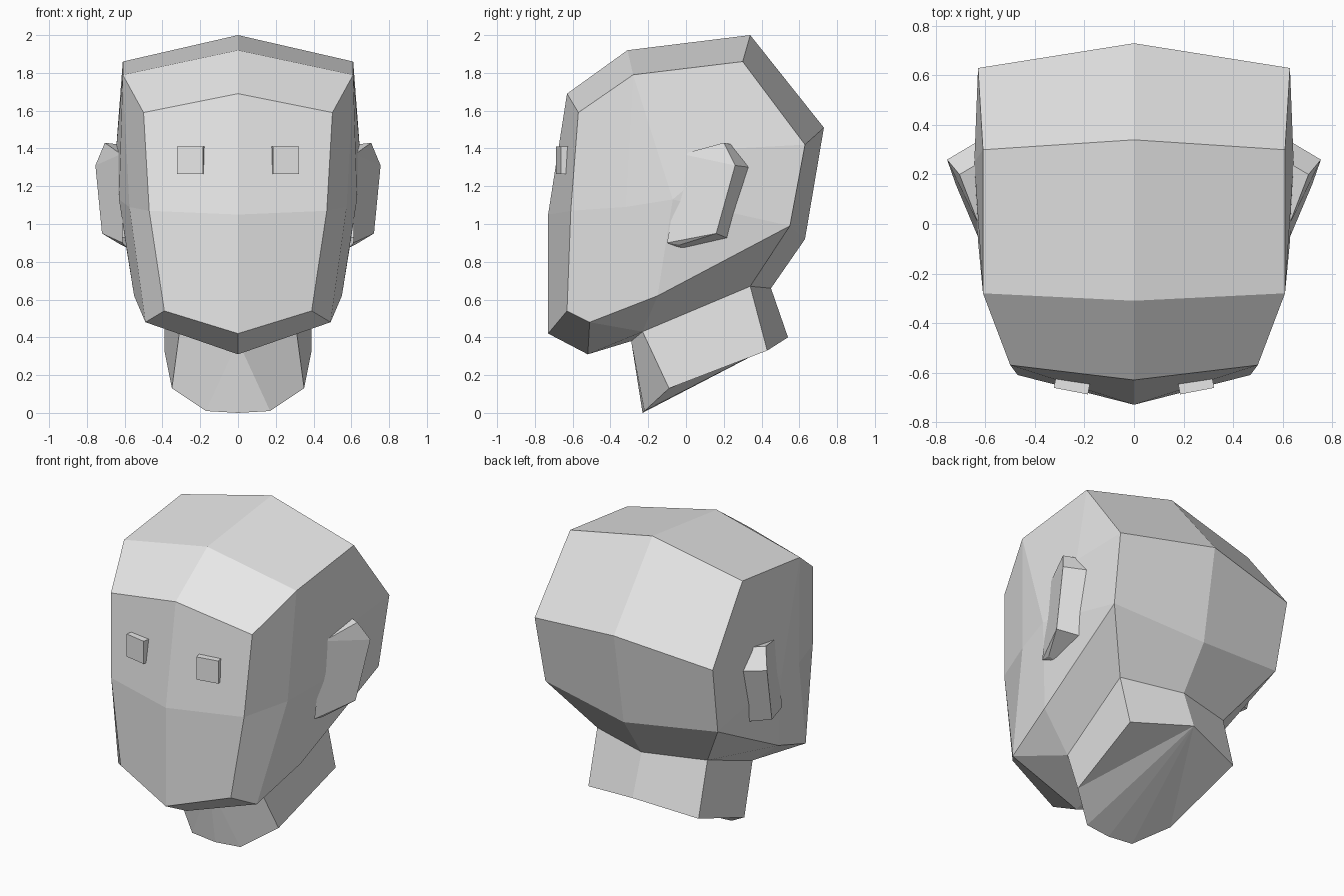
import bpy, bmesh, math
from mathutils import Vector, Matrix

if "Cube" in bpy.data.objects:
    bpy.data.objects.remove(bpy.data.objects["Cube"])

grey = bpy.data.materials.new("plain_grey")
grey.diffuse_color = (0.8, 0.8, 0.8, 1)
grey.use_nodes = True
grey.node_tree.nodes["Principled BSDF"].inputs["Base Color"].default_value = grey.diffuse_color


def finish(bm, name, merge=True):
    """Turn a right-hand half into a mirrored, flat shaded object."""
    mesh = bpy.data.meshes.new(name)
    bm.to_mesh(mesh)
    bm.free()
    mesh.materials.append(grey)
    ob = bpy.data.objects.new(name, mesh)
    bpy.context.collection.objects.link(ob)
    mod = ob.modifiers.new("mirror", 'MIRROR')
    mod.use_mirror_merge = merge
    mod.merge_threshold = 0.001
    return ob


def half_part(name, points, faces, inside, merge=True):
    """Build faces from named points, all facing away from an inner point."""
    bm = bmesh.new()
    v = {}
    for face in faces:
        keys = face.split()
        for k in keys:
            if k not in v:
                v[k] = bm.verts.new(points[k])
        f = bm.faces.new([v[k] for k in keys])
        f.normal_update()
        if f.normal.dot(f.calc_center_median() - Vector(inside)) < 0:
            f.normal_flip()
    return finish(bm, name, merge)


# Points: "c" marks the centre line, plain names mark the right-hand rim
P = {
    "brow_c": (0, -0.63, 1.69), "brow": (0.50, -0.57, 1.59),
    "crown_c": (0, -0.31, 1.92), "crown": (0.61, -0.28, 1.79),
    "top_c": (0, 0.34, 2.0), "top": (0.61, 0.30, 1.86),
    "back_c": (0, 0.73, 1.51), "back": (0.63, 0.63, 1.42),
    "nape_c": (0, 0.63, 0.92), "nape": (0.61, 0.55, 0.99),
    "face_c": (0, -0.73, 1.05), "face": (0.47, -0.61, 1.07),
    "chin_c": (0, -0.73, 0.42), "chin": (0.39, -0.63, 0.54),
    "under_c": (0, -0.52, 0.31), "under": (0.49, -0.51, 0.48),
    "jaw": (0.55, -0.15, 0.62),
    "temple": (0.575, -0.32, 1.09), "cheek": (0.63, -0.07, 1.13),
    "behind": (0.645, 0.25, 1.40),
    # neck rings
    "nf_c": (0, -0.29, 0.38), "nf": (0.31, -0.23, 0.43),
    "nb_c": (0, 0.45, 0.66), "nb": (0.39, 0.34, 0.67),
    "bf_c": (0, -0.23, 0.0), "bf": (0.17, -0.22, 0.01),
    "bs": (0.35, -0.09, 0.13),
    "bb_c": (0, 0.54, 0.40), "bb": (0.39, 0.43, 0.33),
}

# Head: a band running over the centre, then the side panels
band = ["under", "chin", "face", "brow", "crown", "top", "back", "nape", "nb"]
head_faces = [f"{a}_c {b}_c {b} {a}" for a, b in zip(band, band[1:])]
head_faces += [
    "brow crown temple face", "face temple under chin",
    "crown top behind cheek", "crown cheek temple",
    "temple cheek jaw under", "top back behind",
    "behind back nape cheek", "cheek nape jaw",
    # underside of the jaw
    "under_c under nf nf_c", "under jaw nf", "jaw nape nb nf",
]
half_part("head", P, head_faces, (0, 0, 1.1))

# Neck
half_part("neck", P, [
    "nf_c bf_c bf", "nf_c bf bs nf", "nf bs bb nb", "nb bb bb_c nb_c",
    "bf_c bf bb_c", "bf bs bb_c", "bs bb bb_c",
], (0, 0.08, 0.37))

# Ears: a flared plate with a rim that runs back into the head
E = {
    "a1": (0.62, -0.02, 1.37), "a2": (0.61, -0.10, 0.90),
    "o1": (0.705, 0.20, 1.43), "o2": (0.755, 0.26, 1.31),
    "o3": (0.72, 0.16, 0.95), "o4": (0.62, -0.03, 0.89),
    "r1": (0.62, 0.25, 1.42), "r2": (0.62, 0.34, 1.30),
    "r3": (0.59, 0.22, 0.925), "r4": (0.58, -0.02, 0.87),
}
half_part("ears", E, [
    "a1 o1 o2", "a1 o2 o3 a2", "a2 o3 o4",
    "a1 r1 o1", "o1 r1 r2 o2", "o2 r2 r3 o3", "o3 r3 r4 o4", "o4 r4 a2",
], (0.62, 0.12, 1.15), False)

# Eyes: small blocks turned to follow the face
bm = bmesh.new()
bmesh.ops.create_cube(bm, size=1, matrix=(
    Matrix.Translation((0.25, -0.648, 1.337))
    @ Matrix.Rotation(0.19, 4, 'Z')
    @ Matrix.Diagonal((0.14, 0.055, 0.145, 1))))
finish(bm, "eyes", False)
